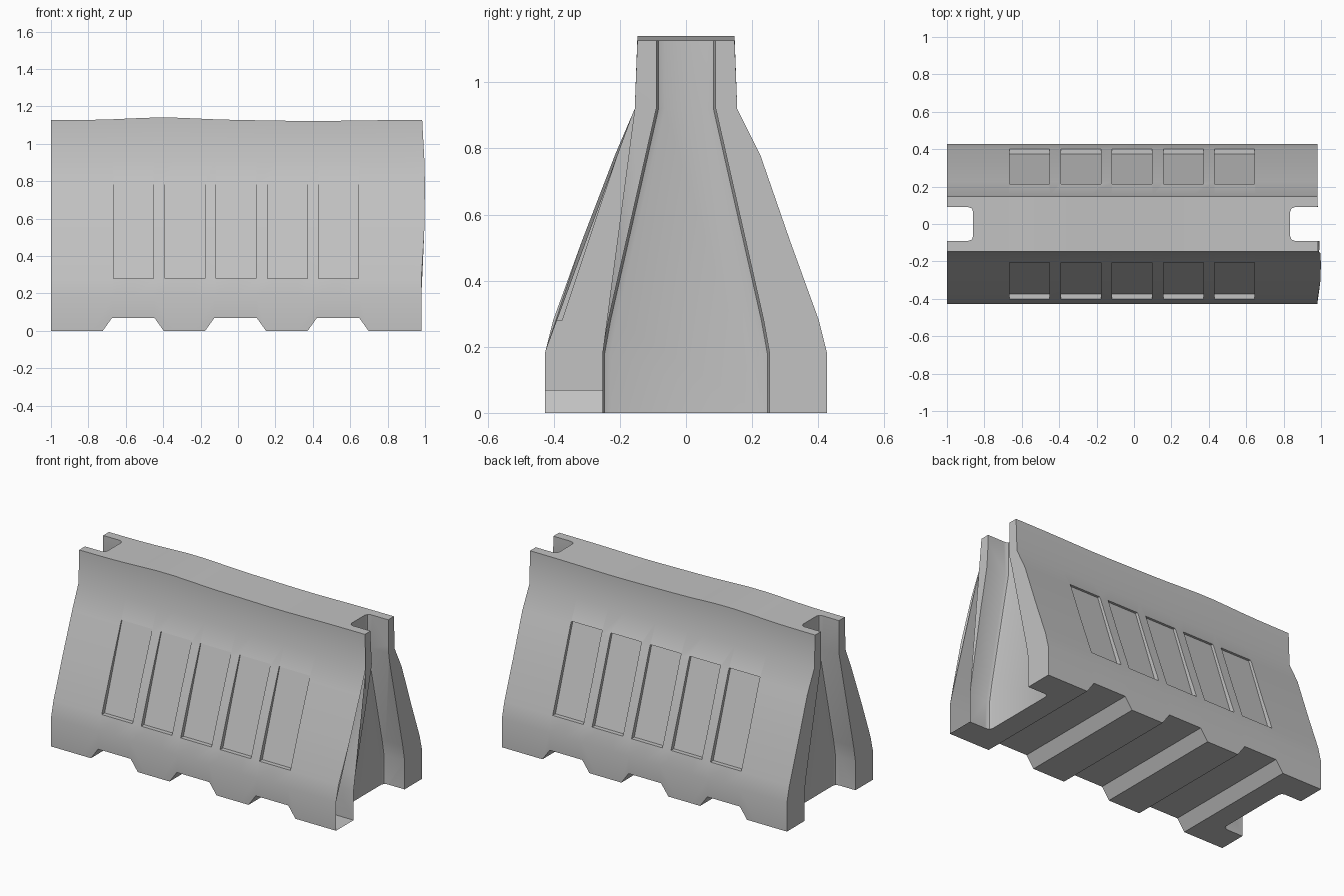
import bpy
import bmesh
import math

if "Cube" in bpy.data.objects:
    bpy.data.objects.remove(bpy.data.objects["Cube"], do_unlink=True)

concrete = bpy.data.materials.new("concrete_grey")
concrete.use_nodes = True
grey = (0.54, 0.54, 0.54, 1)
concrete.diffuse_color = grey
concrete.node_tree.nodes["Principled BSDF"].inputs["Base Color"].default_value = grey


def loft(bm, rings):
    """Skin closed rings of points and cap both ends."""
    loops = [[bm.verts.new(p) for p in ring] for ring in rings]
    n = len(loops[0])
    for a, b in zip(loops, loops[1:]):
        for i in range(n):
            j = (i + 1) % n
            bm.faces.new((a[i], a[j], b[j], b[i]))
    bm.faces.new(loops[0][::-1])
    bm.faces.new(loops[-1])


def make_object(name, bm):
    bmesh.ops.recalc_face_normals(bm, faces=bm.faces)
    mesh = bpy.data.meshes.new(name)
    bm.to_mesh(mesh)
    bm.free()
    mesh.materials.append(concrete)
    obj = bpy.data.objects.new(name, mesh)
    bpy.context.collection.objects.link(obj)
    return obj


def mirrored(half):
    """Close a right-hand (y, z) outline with its mirror image."""
    return half + [(-y, z) for y, z in reversed(half)]


# Barrier body: tapered section lofted lengthwise, slightly warped by wear
FLARE = [(0.427, 0), (0.427, 0.18), (0.402, 0.28), (0.315, 0.52),
         (0.215, 0.78), (0.155, 0.92), (0.147, 1.127)]


def wave(x):
    bump = 0.014 * math.exp(-((x + 0.4) / 0.25) ** 2)
    return bump - 0.005 * math.exp(-((x - 0.4) / 0.25) ** 2)


def body_ring(x, end=False):
    ring = []
    for y, z in mirrored(FLARE):
        px = x
        if end and y < 0 and z > 0.3:
            px += 0.02 * math.sin(math.pi * min(1, (z - 0.25) / 0.95))
        if 0.7 < z < 0.8 and y > 0:
            y += 0.01
        ring.append((px, y, z + (wave(x) if z > 1 else 0)))
    return ring


bm = bmesh.new()
stations = [-1 + 0.11 * i for i in range(18)]
loft(bm, [body_ring(x) for x in stations] + [body_ring(0.98, True)])
barrier = make_object("barrier_body", bm)

cutters = []

# Flared connection groove at each end, rounded at its inner corners
GROOVE = [(0.253, -0.1), (0.253, 0.18), (0.235, 0.28), (0.09, 0.92), (0.09, 1.3)]
for name, inner, sign in (("left_groove", 0.835, 1), ("right_groove", 0.86, -1)):
    bm = bmesh.new()
    rings = []
    for out, inset in ((0, 0.025), (0.007, 0.007), (0.025, 0), (0.4, 0)):
        half = [(y - inset, z) for y, z in GROOVE]
        rings.append([(sign * (inner + out), y, z) for y, z in mirrored(half)])
    loft(bm, rings)
    cutters.append(make_object(name, bm))

# Forklift slots under the base
bm = bmesh.new()
for cx in (-0.56, -0.013, 0.535):
    outline = [(-0.213, -0.07), (0.213, -0.07), (0.113, 0.07), (-0.113, 0.07)]
    loft(bm, [[(cx + x, y, z) for x, z in outline] for y in (-0.6, 0.6)])
cutters.append(make_object("base_slots", bm))

# Wedge pockets on both slopes, deepest at the lower ledge
bm = bmesh.new()
for side in (-1, 1):
    wedge = [(0.374, 0.28), (0.6, 0.28), (0.6, 0.8), (0.2, 0.8)]
    for i in range(5):
        x0 = -0.665 + 0.274 * i
        loft(bm, [[(x, side * y, z) for y, z in wedge] for x in (x0, x0 + 0.214)])
cutters.append(make_object("side_pockets", bm))

bpy.context.view_layer.objects.active = barrier
for cutter in cutters:
    cutter.hide_render = True
    mod = barrier.modifiers.new(cutter.name, "BOOLEAN")
    mod.operation = "DIFFERENCE"
    mod.solver = "EXACT"
    mod.object = cutter
    bpy.ops.object.modifier_apply(modifier=mod.name)
    bpy.data.objects.remove(cutter, do_unlink=True)

for obj in bpy.context.selected_objects:
    obj.select_set(False)
barrier.select_set(True)
bpy.ops.object.shade_smooth_by_angle(angle=math.radians(32))
